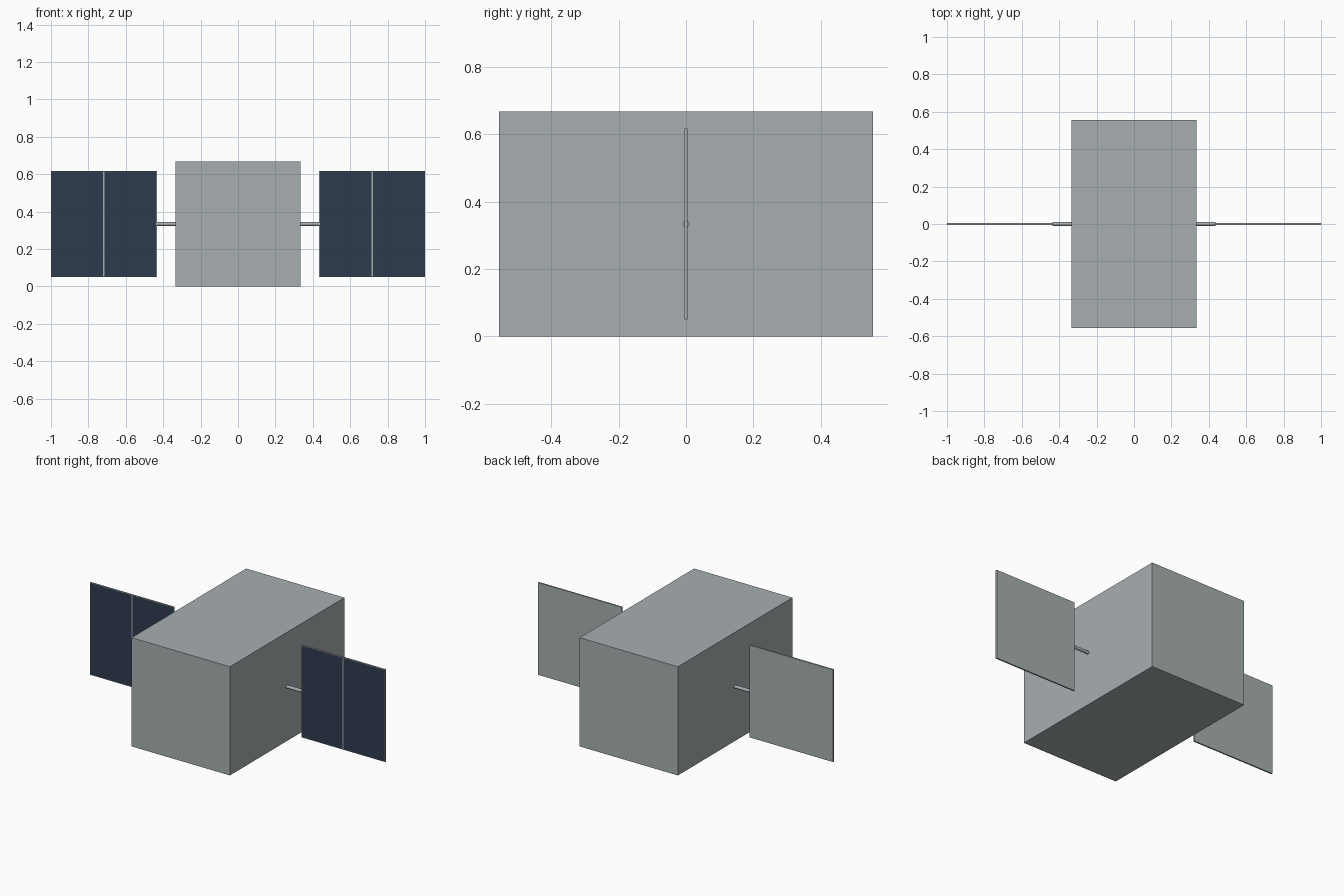
import bpy, bmesh, math
from mathutils import Matrix, Vector

cube = bpy.data.objects.get("Cube")
if cube:
    bpy.data.objects.remove(cube, do_unlink=True)

WIDTH, DEPTH = 0.667, 1.11      # body cross-section and length
MID_Z = WIDTH / 2
INNER, OUTER = 0.434, 1.0       # panel extent along x
SIZE = OUTER - INNER


def material(name, rgb):
    mat = bpy.data.materials.new(name)
    mat.use_nodes = True
    colour = (*rgb, 1)
    mat.diffuse_color = colour
    mat.node_tree.nodes["Principled BSDF"].inputs["Base Color"].default_value = colour
    return mat


grey = material("metal_grey", (0.39, 0.43, 0.44))
navy = material("cell_navy", (0.026, 0.044, 0.076))


def add_object(name, bm, mats):
    mesh = bpy.data.meshes.new(name)
    bm.normal_update()
    bm.to_mesh(mesh)
    bm.free()
    for mat in mats:
        mesh.materials.append(mat)
    obj = bpy.data.objects.new(name, mesh)
    bpy.context.collection.objects.link(obj)
    return obj


def box(centre, size):
    bm = bmesh.new()
    bmesh.ops.create_cube(bm, size=1, matrix=Matrix.Translation(centre) @ Matrix.Diagonal((*size, 1)))
    return bm


# Body
add_object("body", box((0, 0, MID_Z), (WIDTH, DEPTH, WIDTH)), [grey])

for side, sign in (("left", 1), ("right", -1)):
    # Boom between body and panel
    bm = bmesh.new()
    start, end = WIDTH / 2 - 0.01, INNER + 0.001
    place = Matrix.Translation((sign * (start + end) / 2, 0, MID_Z)) @ Matrix.Rotation(math.pi / 2, 4, 'Y')
    bmesh.ops.create_cone(bm, cap_ends=True, segments=16, radius1=0.01, radius2=0.01,
                          depth=end - start, matrix=place)
    for face in bm.faces:
        face.smooth = len(face.verts) == 4
    boom = add_object(side + "_boom", bm, [grey])
    for edge in boom.data.edges:
        ends = [boom.data.vertices[i].co.x for i in edge.vertices]
        edge.use_edge_sharp = abs(ends[0] - ends[1]) < 0.001

    # Panel split in two, with an inset cell area on each front half
    centre = Vector((sign * (INNER + OUTER) / 2, 0, MID_Z))
    bm = box(centre, (SIZE, 0.009, SIZE))
    bmesh.ops.bisect_plane(bm, geom=bm.verts[:] + bm.edges[:] + bm.faces[:],
                           plane_co=centre, plane_no=(1, 0, 0))
    bm.normal_update()
    cells = [f for f in bm.faces if f.normal.y < -0.9]
    bmesh.ops.inset_individual(bm, faces=cells, thickness=0.005)
    for face in cells:
        face.material_index = 1
    add_object(side + "_solar_panel", bm, [grey, navy])
